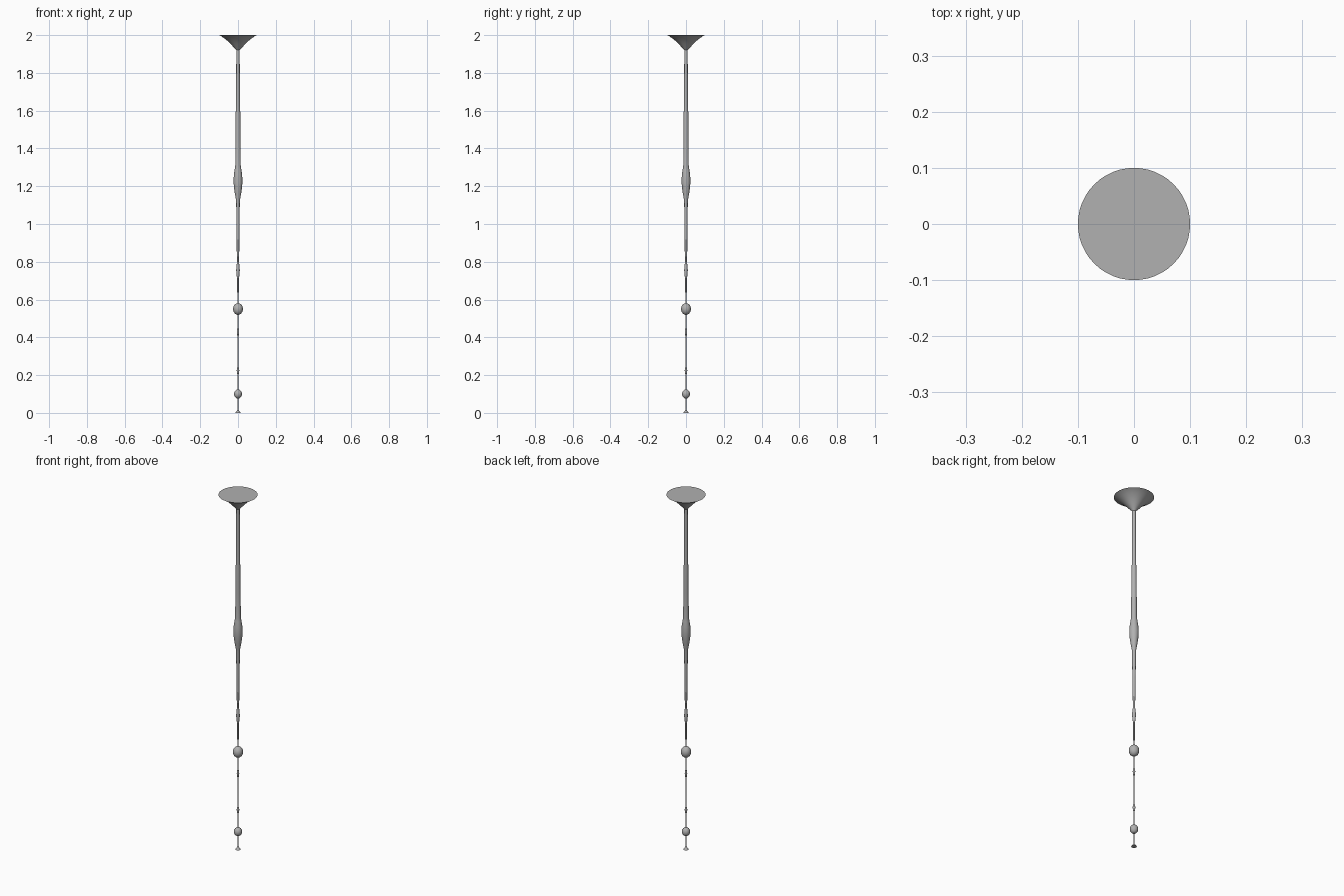
import bpy, bmesh, math

if "Cube" in bpy.data.objects:
    bpy.data.objects.remove(bpy.data.objects["Cube"])

SIDES = 48

# dark grey
GREY = bpy.data.materials.new("dark_grey")
GREY.diffuse_color = (0.44, 0.44, 0.44, 1)
GREY.use_nodes = True
GREY.node_tree.nodes["Principled BSDF"].inputs["Base Color"].default_value = GREY.diffuse_color


def lathe(name, profile, cap_low=False, cap_high=False):
    """Spin (radius, height) points around z, lowest point first."""
    bm = bmesh.new()
    rings = []
    for r, z in profile:
        rings.append([bm.verts.new((r * math.cos(2 * math.pi * i / SIDES),
                                    r * math.sin(2 * math.pi * i / SIDES), z))
                      for i in range(SIDES)])
    for a, b in zip(rings, rings[1:]):
        for i in range(SIDES):
            j = (i + 1) % SIDES
            bm.faces.new((a[i], a[j], b[j], b[i]))
    if cap_low:
        bm.faces.new(rings[0][::-1])
    if cap_high:
        bm.faces.new(rings[-1])
    mesh = bpy.data.meshes.new(name)
    bm.to_mesh(mesh)
    bm.free()
    mesh.materials.append(GREY)
    obj = bpy.data.objects.new(name, mesh)
    bpy.context.collection.objects.link(obj)
    bpy.ops.object.select_all(action='DESELECT')
    obj.select_set(True)
    bpy.context.view_layer.objects.active = obj
    bpy.ops.object.shade_smooth_by_angle(angle=math.radians(45))
    return obj


def drop(name, z, radius, half_height, neck_low, neck_high, steps=16):
    """Rounded drop, open where the thread enters at each end."""
    a0 = -math.acos(neck_low / radius)
    a1 = math.acos(neck_high / radius)
    pts = []
    for k in range(steps + 1):
        a = a0 + (a1 - a0) * k / steps
        pts.append((radius * math.cos(a), z + half_height * math.sin(a)))
    return lathe(name, pts)


THREAD = 0.002

# flared foot and short thread above it
lathe("foot", [(0.014, 0), (0.012, 0.004), (0.007, 0.009), (0.003, 0.016),
               (THREAD, 0.025), (THREAD, 0.078)], cap_low=True)

# lower drop
drop("lower_drop", 0.1, 0.021, 0.024, THREAD, THREAD)

# thin thread with two small beads
lathe("thread", [(THREAD, 0.122), (THREAD, 0.195), (0.004, 0.205), (0.0055, 0.213),
                 (0.007, 0.224), (0.005, 0.236), (THREAD, 0.246),
                 (THREAD, 0.40), (0.004, 0.41), (0.0055, 0.42), (0.0065, 0.43),
                 (0.005, 0.443), (THREAD, 0.452), (THREAD, 0.52)])

# upper drop
drop("upper_drop", 0.55, 0.026, 0.031, THREAD, 0.0035)

# neck with slim bulge
lathe("neck", [(0.0035, 0.58), (0.004, 0.64), (0.0045, 0.71), (0.008, 0.73),
               (0.0095, 0.755), (0.008, 0.78), (0.005, 0.80), (0.005, 0.825),
               (0.0065, 0.84)])

# main stem with its long swelling
lathe("stem", [(0.0065, 0.84), (0.0075, 0.97), (0.0085, 0.99), (0.0095, 1.12),
               (0.012, 1.135), (0.018, 1.17), (0.022, 1.20), (0.0235, 1.23),
               (0.022, 1.26), (0.0175, 1.29), (0.0145, 1.31), (0.0135, 1.45),
               (0.0125, 1.58), (0.0105, 1.63), (0.0095, 1.78), (0.009, 1.92)])

# wide flare at the top
lathe("top_flare", [(0.009, 1.92), (0.014, 1.926), (0.025, 1.938), (0.039, 1.953),
                    (0.055, 1.969), (0.074, 1.984), (0.09, 1.995), (0.1, 2.0)],
      cap_high=True)
